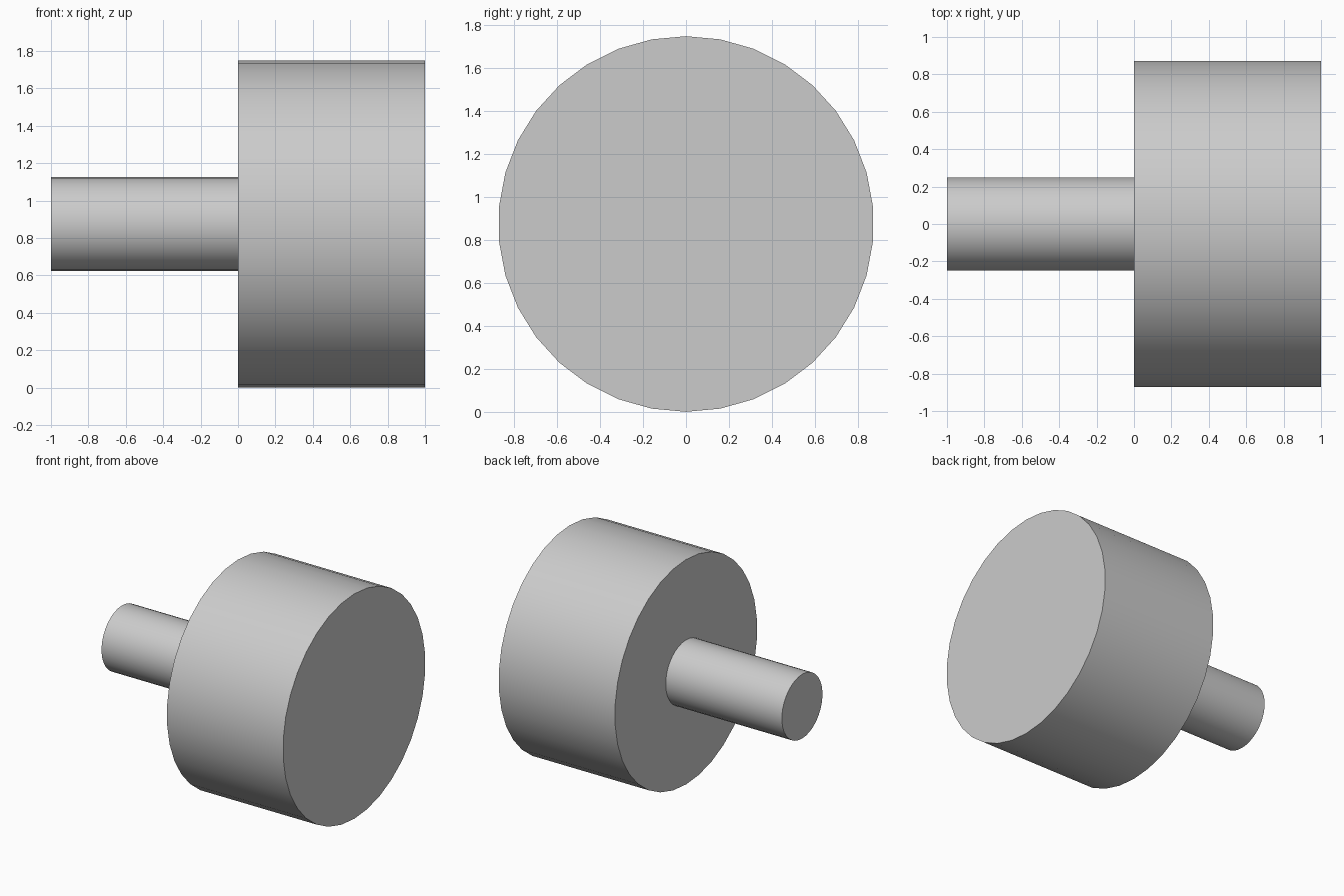
import bpy
import math

cube = bpy.data.objects.get("Cube")
if cube:
    bpy.data.objects.remove(cube, do_unlink=True)

AXIS_HEIGHT = 0.875
SIDES = 34

grey = bpy.data.materials.new("plain grey")
grey.use_nodes = True
colour = (0.6, 0.6, 0.6, 1)
grey.diffuse_color = colour
grey.node_tree.nodes["Principled BSDF"].inputs["Base Color"].default_value = colour


def cylinder_along_x(name, radius, x_start, x_end):
    """Smooth-sided cylinder lying along x, with a vertex at the very top."""
    bpy.ops.mesh.primitive_cylinder_add(
        vertices=SIDES, radius=radius, depth=x_end - x_start,
        location=((x_start + x_end) / 2, 0, AXIS_HEIGHT),
        rotation=(math.pi / 2, 0, math.pi / 2))
    part = bpy.context.object
    part.name = name
    part.data.materials.append(grey)
    bpy.ops.object.transform_apply(location=False, rotation=True, scale=False)
    bpy.ops.object.shade_smooth_by_angle(angle=math.radians(30))
    return part


# Wide drum on the left, narrow shaft on the right
cylinder_along_x("drum", 0.875, 0, 1)
cylinder_along_x("shaft", 0.25, -1, 0)
